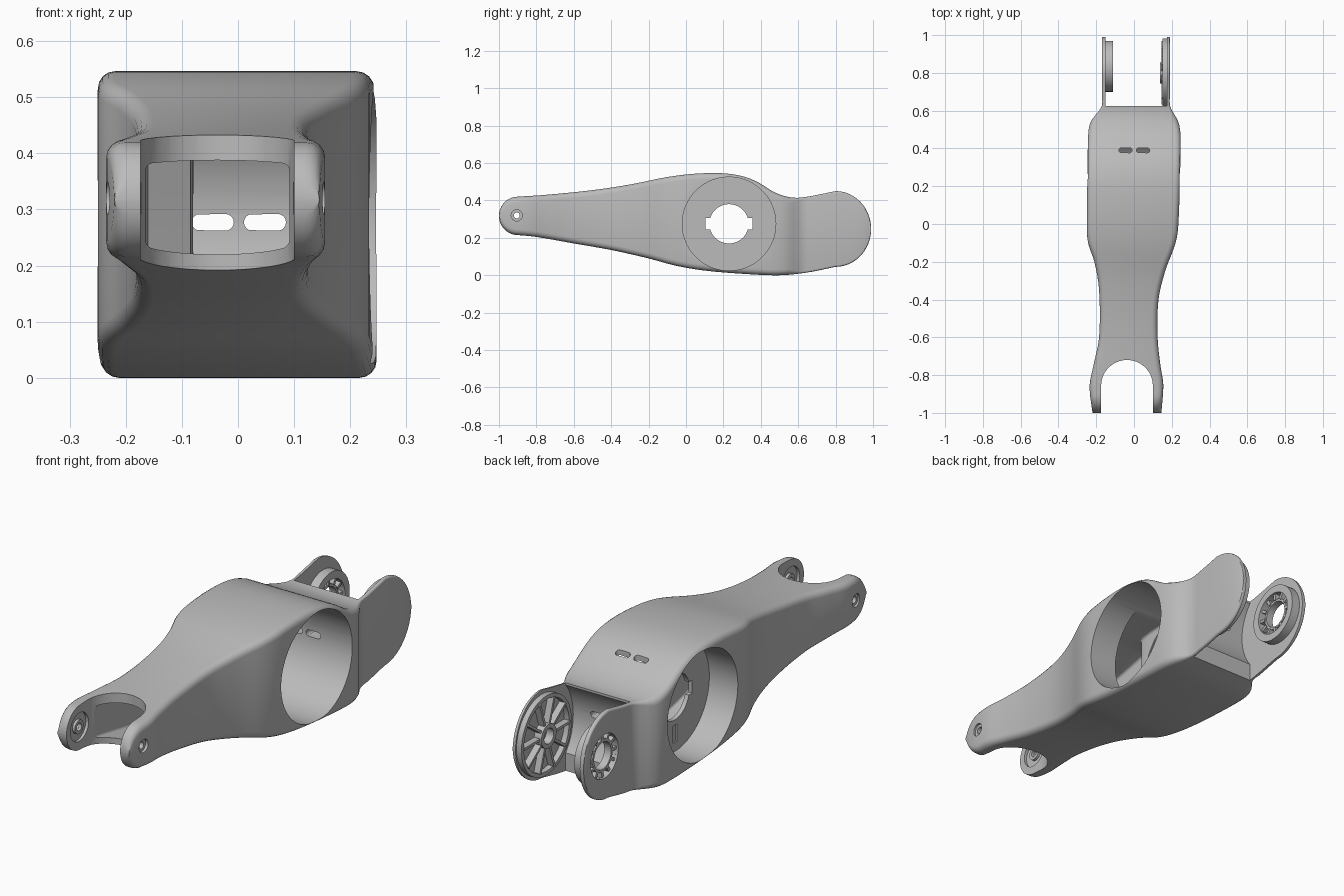
import bpy, bmesh, math
from mathutils import Matrix, Vector

if "Cube" in bpy.data.objects:
    bpy.data.objects.remove(bpy.data.objects["Cube"])

grey = bpy.data.materials.new("plain_grey")
grey.use_nodes = True
grey.diffuse_color = (0.5, 0.5, 0.5, 1)
grey.node_tree.nodes["Principled BSDF"].inputs["Base Color"].default_value = (0.5, 0.5, 0.5, 1)


def finish(name, bm):
    bmesh.ops.recalc_face_normals(bm, faces=bm.faces)
    mesh = bpy.data.meshes.new(name)
    bm.to_mesh(mesh)
    bm.free()
    mesh.materials.append(grey)
    ob = bpy.data.objects.new(name, mesh)
    bpy.context.scene.collection.objects.link(ob)
    return ob


def cut(target, cutter):
    cutter.hide_render = True
    mod = target.modifiers.new("cut", "BOOLEAN")
    mod.operation, mod.solver, mod.object = "DIFFERENCE", "EXACT", cutter
    bpy.context.view_layer.objects.active = target
    bpy.ops.object.modifier_apply(modifier=mod.name)
    bpy.data.objects.remove(cutter)


def curve(points):
    """Smooth curve through (y, value) points."""
    def slope(i):
        a, b = points[max(i - 1, 0)], points[min(i + 1, len(points) - 1)]
        return (b[1] - a[1]) / (b[0] - a[0])

    def value(y):
        y = min(max(y, points[0][0]), points[-1][0])
        i = 0
        while i < len(points) - 2 and y > points[i + 1][0]:
            i += 1
        (y0, v0), (y1, v1) = points[i], points[i + 1]
        h = y1 - y0
        t = (y - y0) / h
        return ((1 + 2 * t) * (1 - t) ** 2 * v0 + t * (1 - t) ** 2 * h * slope(i)
                + t * t * (3 - 2 * t) * v1 + t * t * (t - 1) * h * slope(i + 1))
    return value


def loft(name, stations, bounds, radius):
    """Rounded rectangles along y; bounds(y) gives left, right, bottom, top."""
    bm = bmesh.new()
    rings = []
    for y in stations:
        x0, x1, z0, z1 = bounds(y)
        r = min(radius(y), 0.45 * (x1 - x0), 0.45 * (z1 - z0))
        corners = [(x1 - r, z1 - r), (x0 + r, z1 - r), (x0 + r, z0 + r), (x1 - r, z0 + r)]
        ring = []
        for k, (cx, cz) in enumerate(corners):
            for s in range(5):
                a = math.pi / 2 * (k + s / 4)
                ring.append(bm.verts.new((cx + r * math.cos(a), y, cz + r * math.sin(a))))
        rings.append(ring)
    n = len(rings[0])
    for a, b in zip(rings, rings[1:]):
        for i in range(n):
            bm.faces.new((a[i], a[(i + 1) % n], b[(i + 1) % n], b[i]))
    bm.faces.new(rings[0])
    bm.faces.new(rings[-1])
    return finish(name, bm)


def capsule(name, r, stretch, depth, matrix, seg=48):
    """Cylinder along local z, lengthened along local x."""
    bm = bmesh.new()
    bmesh.ops.create_cone(bm, cap_ends=True, segments=seg, radius1=r, radius2=r, depth=depth)
    for v in bm.verts:
        v.co.x += math.copysign(stretch / 2, v.co.x)
    bm.transform(matrix)
    return finish(name, bm)


def cyl_x(name, x0, x1, y, z, r, seg=64):
    place = Matrix.Translation(((x0 + x1) / 2, y, z)) @ Matrix.Rotation(math.pi / 2, 4, "Y")
    return capsule(name, r, 0, x1 - x0, place, seg)


def box(name, x, y, z, turn=0, pivot=(0, 0)):
    """Box from ranges; y and z are relative to the pivot and turned about x."""
    bm = bmesh.new()
    bmesh.ops.create_cube(bm, size=1)
    for v in bm.verts:
        v.co = Vector([(r[0] + r[1]) / 2 + c * (r[1] - r[0]) for c, r in zip(v.co, (x, y, z))])
    bm.transform(Matrix.Translation((0, *pivot)) @ Matrix.Rotation(turn, 4, "X"))
    return finish(name, bm)


def ring(name, x0, x1, ri, ro, y, z, seg=48):
    bm = bmesh.new()
    loops = []
    for i in range(seg):
        a = 2 * math.pi * i / seg
        loops.append([bm.verts.new((x, y + r * math.cos(a), z + r * math.sin(a)))
                      for x, r in ((x0, ri), (x1, ri), (x1, ro), (x0, ro))])
    for i in range(seg):
        a, b = loops[i], loops[(i + 1) % seg]
        for k in range(4):
            bm.faces.new((a[k], a[(k + 1) % 4], b[(k + 1) % 4], b[k]))
    return finish(name, bm)


# Outline of the arm: side profile and plan
top_mid = curve([(-0.9, .42), (-0.75, .43), (-0.5, .455), (-0.3, .485), (-0.1, .525), (0.05, .543),
                 (0.2, .545), (0.3, .53), (0.38, .5), (0.48, .44), (0.57, .415), (0.65, .42), (0.8, .45)])
low_mid = curve([(-0.9, .215), (-0.8, .205), (-0.6, .17), (-0.4, .135), (-0.2, .09), (-0.05, .05),
                 (0.1, .025), (0.3, .008), (0.5, 0), (0.65, .015), (0.8, .045)])
plan_right = curve([(-1, -.22), (-0.86, -.235), (-0.75, -.215), (-0.6, -.185), (-0.35, -.185), (-0.2, -.21),
                    (-0.1, -.243), (0, -.25), (0.45, -.243), (0.54, -.23), (0.62, -.172), (0.68, -.17), (1, -.17)])
plan_left = curve([(-1, .145), (-0.85, .155), (-0.75, .14), (-0.6, .125), (-0.4, .13), (-0.25, .165),
                   (-0.1, .22), (0, .235), (0.45, .247), (0.54, .235), (0.62, .192), (0.68, .19), (1, .19)])


def outline(y):
    lo, hi = low_mid(y), top_mid(y)
    # Rounded ends
    for over, reach in ((-0.9 - y, 0.1), (y - 0.8, 0.19)):
        if over > 0:
            k = math.sqrt(max(1 - (over / reach) ** 2, 0.0004))
            c, h = (lo + hi) / 2, (hi - lo) / 2
            lo, hi = c - h * k, c + h * k
    return plan_right(y), plan_left(y), lo, hi


quarter = [math.pi / 2 * i / 12 for i in range(12)]
stations = [-0.9 - 0.1 * math.cos(a) for a in quarter]
stations += [-0.9 + 1.7 * i / 68 for i in range(69)]
stations += [0.8 + 0.19 * math.sin(a) for a in quarter[1:]] + [0.99]
body = loft("arm_body", stations, outline, lambda y: 0.03 if y < 0.55 else max(0.01, 0.03 - (y - 0.55) * 0.3))

# Hollow channel from the fork to the round housing
channel_side = curve([(-0.85, -.165), (-0.12, -.165), (-0.1, -.16), (-0.05, -.085), (-0.03, -.08), (0.2, -.08)])
channel = loft("channel_cutter", [-0.85 + 1.05 * i / 42 for i in range(43)],
               lambda y: (channel_side(y), 0.092, low_mid(y) + 0.028, top_mid(y) - 0.045), lambda y: 0.012)
cut(body, channel)

# Front fork gap
cut(body, capsule("fork_cutter", 0.137, 0.4, 1,
                  Matrix.Translation((-0.037, -1.057, 0.3)) @ Matrix.Rotation(math.pi / 2, 4, "Z")))

# Round housing, open on both sides with a thin plate left between
HY, HZ = 0.23, 0.275
cut(body, cyl_x("housing_cutter", -0.4, -0.105, HY, HZ, 0.25, 96))
cut(body, cyl_x("housing_cutter", -0.085, 0.4, HY, HZ, 0.25, 96))
cut(body, cyl_x("plate_hole_cutter", -0.15, 0, HY, HZ, 0.105))
cut(body, box("plate_notch_cutter", (-0.15, 0), (-0.125, 0.125), (-0.03, 0.03), 0, (HY, HZ)))
for i in range(12):
    if i % 6:
        for x in ((-0.12, -0.098), (-0.092, -0.07)):
            cut(body, box("slot_cutter", x, (0.13, 0.21), (-0.013, 0.013), i * math.pi / 6, (HY, HZ)))

# Rear gap between the ears, with a hollowed back wall
cut(body, box("ear_gap_cutter", (-0.152, 0.175), (0.625, 1.2), (-0.2, 0.8)))
cut(body, cyl_x("ear_gap_cutter", -0.152, 0.175, 0.82, 0.25, 0.25))

# Paired slots through the top and the back wall
for x in (-0.045, 0.048):
    cut(body, capsule("top_slot_cutter", 0.013, 0.045, 0.2, Matrix.Translation((x, 0.39, 0.5)), 16))
    cut(body, capsule("back_slot_cutter", 0.015, 0.045, 0.3,
                      Matrix.Translation((x, 0.53, 0.277)) @ Matrix.Rotation(math.pi / 2, 4, "X"), 16))

# Pivot holes and bearing seats in the fork tips
PY, PZ = -0.905, 0.32
cut(body, cyl_x("pivot_cutter", -0.4, 0.4, PY, PZ, 0.016, 24))
cut(body, cyl_x("inner_seat_cutter", -0.187, 0.113, PY, PZ, 0.065, 32))
for x in ((-0.4, -0.222), (0.142, 0.4)):
    cut(body, cyl_x("outer_seat_cutter", *x, PY, PZ, 0.03, 24))
parts = [body]
for name, x in (("right_pivot_boss", (-0.195, -0.175)), ("left_pivot_boss", (0.1, 0.12))):
    parts.append(ring(name, *x, 0.017, 0.032, PY, PZ, 24))

# Right ear: open bearing ring with short ribs
RY, RZ = 0.835, 0.25
cut(body, cyl_x("ear_hole_cutter", -0.3, -0.13, RY, RZ, 0.1))
parts.append(ring("bearing_ring_outer", -0.16, -0.11, 0.1, 0.135, RY, RZ))
parts.append(ring("bearing_ring_inner", -0.16, -0.125, 0.062, 0.074, RY, RZ))
for i in range(12):
    parts.append(box("bearing_rib", (-0.16, -0.12), (0.07, 0.105), (-0.007, 0.007), i * math.pi / 6, (RY, RZ)))

# Left ear: closed outside, ribbed wheel inside
WY, WZ = 0.8, 0.2475
parts.append(ring("wheel_rim", 0.15, 0.178, 0.165, 0.183, WY, WZ))
parts.append(ring("wheel_hub", 0.138, 0.178, 0.035, 0.055, WY, WZ))
for i in range(10):
    parts.append(box("wheel_spoke", (0.145, 0.178), (0.052, 0.168), (-0.006, 0.006), i * math.pi / 5, (WY, WZ)))

# Smooth curved faces, keep edges sharp
bpy.ops.object.select_all(action="DESELECT")
for ob in parts:
    ob.select_set(True)
bpy.context.view_layer.objects.active = body
bpy.ops.object.shade_smooth_by_angle(angle=math.radians(30))
